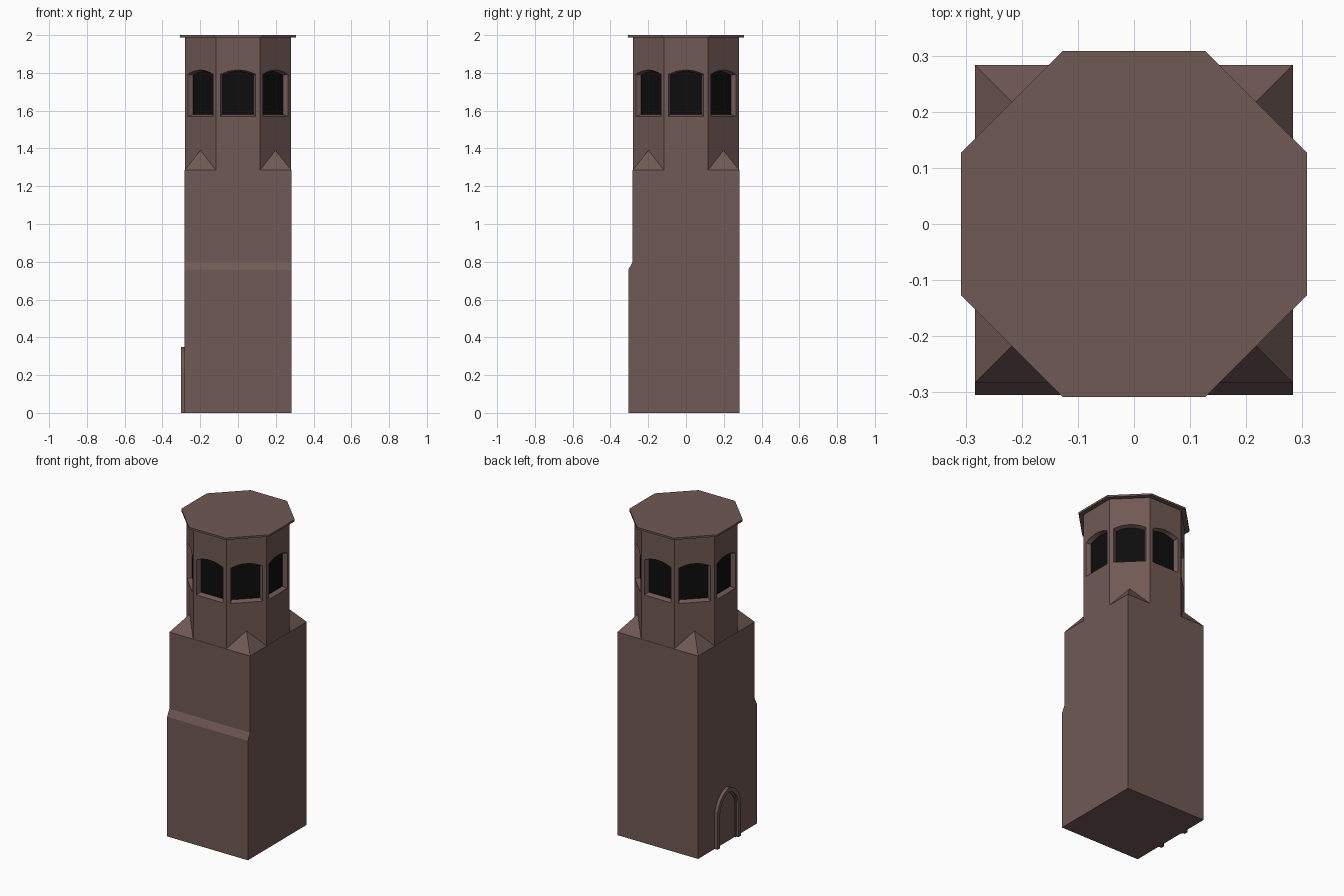
import bpy, bmesh, math
from mathutils import Matrix, Vector

if "Cube" in bpy.data.objects:
    bpy.data.objects.remove(bpy.data.objects["Cube"])


def material(name, rgb):
    m = bpy.data.materials.new(name)
    m.diffuse_color = (*rgb, 1)
    m.use_nodes = True
    m.node_tree.nodes["Principled BSDF"].inputs["Base Color"].default_value = m.diffuse_color
    return m


STONE = material("brown stone", (0.162, 0.100, 0.089))
BLACK = material("dark opening", (0.004, 0.004, 0.004))


def finish(bm, name, mats):
    bmesh.ops.remove_doubles(bm, verts=bm.verts, dist=1e-5)
    bmesh.ops.recalc_face_normals(bm, faces=bm.faces)
    me = bpy.data.meshes.new(name)
    bm.to_mesh(me)
    bm.free()
    for m in mats:
        me.materials.append(m)
    ob = bpy.data.objects.new(name, me)
    bpy.context.collection.objects.link(ob)
    return ob


def add_face(bm, pts, mat=0):
    f = bm.faces.new([bm.verts.new(p) for p in pts])
    f.material_index = mat
    return f


def prism(bm, pts, offset):
    """Extrude a closed polygon of 3D points by an offset vector."""
    f = add_face(bm, pts)
    ext = bmesh.ops.extrude_face_region(bm, geom=[f], use_keep_orig=True)
    verts = [g for g in ext["geom"] if isinstance(g, bmesh.types.BMVert)]
    bmesh.ops.translate(bm, verts=verts, vec=offset)


H = 0.283                            # half width of shaft
R = 0.281                            # octagon flat distance
S = R * math.tan(math.pi / 8)        # octagon half side
Z0, Z1 = 1.285, 1.99

# square shaft with a sloped set-off on the front
bm = bmesh.new()
side = [(-0.305, 0), (H, 0), (H, Z0), (-H, Z0), (-H, 0.80), (-0.305, 0.757)]
prism(bm, [(-H, y, z) for y, z in side], Vector((2 * H, 0, 0)))
finish(bm, "tower_shaft", [STONE])

# corner broaches between square and octagon
bm = bmesh.new()
a = R * math.sqrt(0.5)
for sx in (-1, 1):
    for sy in (-1, 1):
        c, t = (sx * H, sy * H, Z0), (sx * a, sy * a, 1.39)
        p, q = (sx * S, sy * H, Z0), (sx * H, sy * S, Z0)
        for tri in ((c, p, t), (c, t, q), (p, q, t), (c, q, p)):
            add_face(bm, tri)
finish(bm, "corner_broaches", [STONE])


# octagonal belfry with a splayed, recessed window on each side
def half_window(inset):
    w, zb, zs, zc = 0.093 - inset, 1.57 + inset, 1.793 - inset * 0.5, 1.815 - inset * 0.7
    arch = [(w * k / 4, zc - (zc - zs) * (k / 4) ** 2) for k in range(3, -1, -1)]
    return [(0, zb), (w, zb), (w, zs)] + arch


outer, inner = half_window(0), half_window(0.011)
DEPTH = 0.026
bm = bmesh.new()
for i in range(8):
    rot = Matrix.Rotation(i * math.pi / 4, 4, 'Z')
    for s in (-1, 1):
        def at(p, d=0):
            return rot @ Vector((s * p[0], -(R - d), p[1]))
        wall = [(0, Z1), (S, Z1), (S, Z0), (0, Z0)]
        add_face(bm, [at(p) for p in wall + outer])
        for j in range(len(outer) - 1):
            add_face(bm, [at(outer[j]), at(outer[j + 1]),
                          at(inner[j + 1], DEPTH), at(inner[j], DEPTH)])
        add_face(bm, [at(p, DEPTH) for p in inner], 1)
finish(bm, "belfry", [STONE, BLACK])

# flat octagonal roof slab
bm = bmesh.new()
rad = 0.308 / math.cos(math.pi / 8)
octagon = [(rad * math.cos((k + 0.5) * math.pi / 4),
            rad * math.sin((k + 0.5) * math.pi / 4), 1.988) for k in range(8)]
prism(bm, octagon, Vector((0, 0, 0.012)))
finish(bm, "roof_slab", [STONE])


# pointed door surround on the left side
def arch_line(inset, w=0.118, spring=0.205, rise=0.145, n=6):
    r = (w * w + rise * rise) / (2 * w)
    cx, r2 = w - r, r - inset
    end = math.acos(-cx / r2)
    right = [(w - inset, 0)] + [(cx + r2 * math.cos(end * k / n),
                                 spring + r2 * math.sin(end * k / n)) for k in range(n + 1)]
    return right + [(-y, z) for y, z in reversed(right[:-1])]


def door_band(name, i0, i1, depth):
    bm = bmesh.new()
    o, n = arch_line(i0), arch_line(i1)
    prism(bm, [(-H + 0.005, y, z) for y, z in o + n[::-1]], Vector((-depth - 0.005, 0, 0)))
    finish(bm, name, [STONE])


door_band("door_surround", 0, 0.026, 0.02)
door_band("door_inner_moulding", 0.026, 0.036, 0.008)
